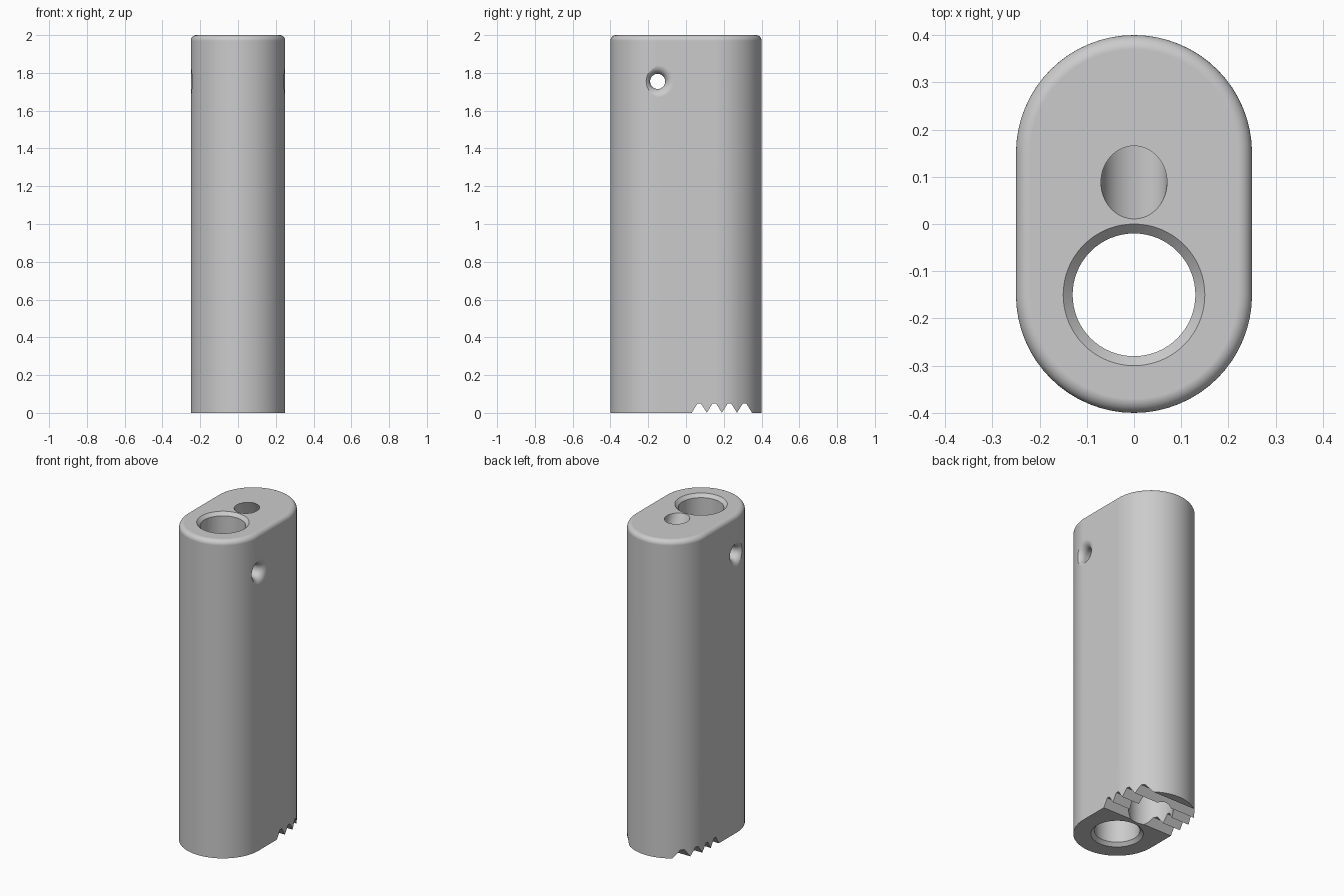
import bpy
import bmesh
from math import cos, sin, pi, radians
from mathutils import Matrix

cube = bpy.data.objects.get("Cube")
if cube:
    bpy.data.objects.remove(cube, do_unlink=True)

HALF, RADIUS, HEIGHT, FILLET = 0.15, 0.25, 2.0, 0.03
BORE = 0.13

grey = bpy.data.materials.new("matte grey")
grey.use_nodes = True
colour = (0.6, 0.6, 0.6, 1)
grey.diffuse_color = colour
grey.node_tree.nodes["Principled BSDF"].inputs["Base Color"].default_value = colour


def loft(name, rings, matrix=Matrix()):
    """Closed solid through a list of equal-length rings of points."""
    bm = bmesh.new()
    loops = [[bm.verts.new(p) for p in ring] for ring in rings]
    for a, b in zip(loops, loops[1:]):
        for i in range(len(a)):
            j = (i + 1) % len(a)
            bm.faces.new((a[i], a[j], b[j], b[i]))
    bm.faces.new(loops[0][::-1])
    bm.faces.new(loops[-1])
    bm.transform(matrix)
    bmesh.ops.recalc_face_normals(bm, faces=bm.faces)
    mesh = bpy.data.meshes.new(name)
    bm.to_mesh(mesh)
    bm.free()
    mesh.materials.append(grey)
    obj = bpy.data.objects.new(name, mesh)
    bpy.context.collection.objects.link(obj)
    return obj


def lathe(name, profile, matrix=Matrix(), n=64):
    """Solid of revolution about z from (radius, height) pairs."""
    rings = [[(r * cos(2 * pi * i / n), r * sin(2 * pi * i / n), z)
              for i in range(n)] for r, z in profile]
    return loft(name, rings, matrix)


def stadium(r, z, n=32):
    """Outline with two round ends along y."""
    points = []
    for side in (1, -1):
        for i in range(n + 1):
            a = pi * i / n
            points.append((side * r * cos(a), side * (HALF + r * sin(a)), z))
    return points


# Body with a rounded top rim
rings = [stadium(RADIUS, 0)]
for i in range(9):
    a = pi / 2 * i / 8
    rings.append(stadium(RADIUS - FILLET + FILLET * cos(a),
                         HEIGHT - FILLET + FILLET * sin(a)))
body = loft("body", rings)

# Main bore, chamfered at both ends
C = 0.02
main_bore = lathe("main_bore", [
    (BORE + 2 * C, -C), (BORE, C), (BORE, HEIGHT - C), (BORE + 2 * C, HEIGHT + C)],
    Matrix.Translation((0, -HALF, 0)))

# Rear chamber, open at the bottom
chamber = lathe("rear_chamber", [(BORE, -0.1), (BORE, 1.6)],
                Matrix.Translation((0, HALF, 0)))

# Slanted hole from the top into the chamber
slanted_hole = lathe("slanted_hole", [(0.07, -0.45), (0.07, 0.15)],
                     Matrix.Translation((0, 0.088, HEIGHT)) @
                     Matrix.Rotation(radians(25), 4, "X"))

# Cross hole with a trumpet flare on each side
HOLE, FLARE = 0.04, 0.046
half = [(HOLE + FLARE * (1 - cos(a)), RADIUS - FLARE + FLARE * sin(a))
        for a in [pi / 2 * i / 10 for i in range(11)]]
half[-1] = (HOLE + FLARE, RADIUS + 0.0005)
half.append((HOLE + FLARE, RADIUS + 0.1))
cross_hole = lathe("cross_hole", [(r, -z) for r, z in reversed(half)] + half,
                   Matrix.Translation((0, -HALF, 1.755)) @
                   Matrix.Rotation(pi / 2, 4, "Y"), 48)

# Row of four notches under the rear end
outline = [(0.03, -0.1), (0.03, 0)]
for i in range(4):
    y = 0.07 + 0.08 * i
    outline += [(y - 0.009, 0.05), (y + 0.009, 0.05), (y + 0.04, 0.001)]
outline[-1] = (0.35, 0)
outline.append((0.35, -0.1))
notches = loft("notches", [[(x, y, z) for y, z in outline] for x in (-0.4, 0.4)])

# Cut everything from the body
cutters = [main_bore, chamber, slanted_hole, cross_hole, notches]
for cutter in cutters:
    cutter.hide_render = True
    mod = body.modifiers.new(cutter.name, "BOOLEAN")
    mod.operation = "DIFFERENCE"
    mod.solver = "EXACT"
    mod.object = cutter

graph = bpy.context.evaluated_depsgraph_get()
graph.update()
result = bpy.data.meshes.new_from_object(body.evaluated_get(graph))
body.modifiers.clear()
body.data = result
result.materials.clear()
result.materials.append(grey)
for poly in result.polygons:
    poly.material_index = 0
for cutter in cutters:
    bpy.data.objects.remove(cutter, do_unlink=True)

# Smooth shading with crisp rims
bpy.ops.object.select_all(action="DESELECT")
body.select_set(True)
bpy.context.view_layer.objects.active = body
bpy.ops.object.shade_smooth_by_angle(angle=radians(30))
weighted = body.modifiers.new("even_shading", "WEIGHTED_NORMAL")
weighted.keep_sharp = True
